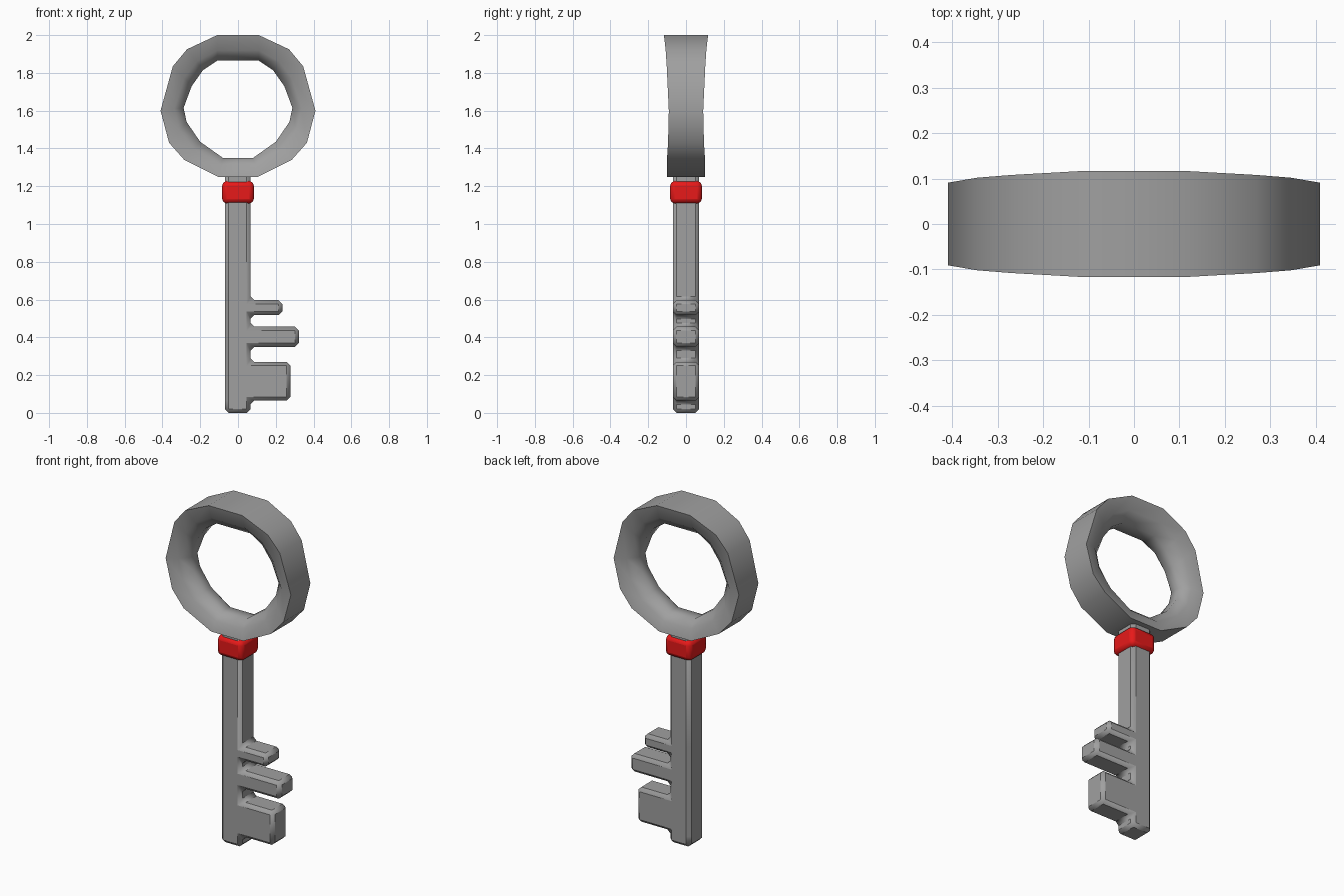
import bpy, bmesh
from math import radians

default = bpy.data.objects.get("Cube")
if default:
    bpy.data.objects.remove(default, do_unlink=True)


def material(name, rgb):
    m = bpy.data.materials.new(name)
    m.use_nodes = True
    m.diffuse_color = (*rgb, 1)
    m.node_tree.nodes["Principled BSDF"].inputs["Base Color"].default_value = (*rgb, 1)
    return m


grey = material("steel grey", (0.35, 0.35, 0.35))
red = material("bright red", (0.8, 0.01, 0.01))


def finish(bm, name, mat, bevel=0.0, segments=1, angle=60):
    """Turn a bmesh into a smooth shaded object with optional bevelled edges."""
    bmesh.ops.remove_doubles(bm, verts=bm.verts, dist=0.0001)
    bmesh.ops.recalc_face_normals(bm, faces=bm.faces)
    mesh = bpy.data.meshes.new(name)
    bm.to_mesh(mesh)
    bm.free()
    mesh.materials.append(mat)
    obj = bpy.data.objects.new(name, mesh)
    bpy.context.collection.objects.link(obj)
    if bevel:
        mod = obj.modifiers.new("Bevel", "BEVEL")
        mod.width = bevel
        mod.segments = segments
        mod.limit_method = "ANGLE"
    bpy.ops.object.select_all(action="DESELECT")
    obj.select_set(True)
    bpy.context.view_layer.objects.active = obj
    bpy.ops.object.shade_smooth_by_angle(angle=radians(angle))
    for p in mesh.polygons:
        p.use_smooth = True
    return obj


# Shaft and teeth: a flat profile of quads, thickened front to back
LEFT, RIGHT, HALF = -0.07, 0.066, 0.07
levels = [0, 0.065, 0.27, 0.35, 0.457, 0.517, 0.597, 1.27]
tooth_reach = {1: 0.277, 3: 0.322, 5: 0.235}
bm = bmesh.new()


def quad(x0, x1, z0, z1):
    corners = [(x0, z0), (x1, z0), (x1, z1), (x0, z1)]
    bm.faces.new([bm.verts.new((x, -HALF, z)) for x, z in corners])


for i, (z0, z1) in enumerate(zip(levels, levels[1:])):
    quad(LEFT, RIGHT, z0, z1)
    if i in tooth_reach:
        quad(RIGHT, tooth_reach[i], z0, z1)
bmesh.ops.remove_doubles(bm, verts=bm.verts, dist=0.0001)
thick = bmesh.ops.extrude_face_region(bm, geom=bm.faces[:], use_keep_orig=True)
moved = [v for v in thick["geom"] if isinstance(v, bmesh.types.BMVert)]
bmesh.ops.translate(bm, verts=moved, vec=(0, 2 * HALF, 0))
finish(bm, "shaft_and_teeth", grey, bevel=0.02)

# Red collar
bm = bmesh.new()
bmesh.ops.create_cube(bm, size=1)
bmesh.ops.scale(bm, verts=bm.verts, vec=(0.168, 0.168, 0.118))
bmesh.ops.translate(bm, verts=bm.verts, vec=(0, 0, 1.168))
finish(bm, "collar", red, bevel=0.024, segments=2)

# Handle ring: outer x, z, inner x, z and half depth, from top to bottom
half_ring = [
    (0.11, 2.00, 0.11, 1.865, 0.117),
    (0.27, 1.925, 0.185, 1.815, 0.108),
    (0.345, 1.835, 0.245, 1.73, 0.102),
    (0.41, 1.60, 0.288, 1.615, 0.091),
    (0.365, 1.43, 0.272, 1.54, 0.095),
    (0.285, 1.34, 0.2, 1.435, 0.101),
    (0.105, 1.25, 0.08, 1.35, 0.101),
]
stations = half_ring + [(-a, b, -c, d, e) for a, b, c, d, e in reversed(half_ring)]
# Section: share of the way inwards, share of the half depth
section = [(0, -1), (0, 1), (0.6, 0.82), (1, 0.35), (1, -0.35), (0.6, -0.82)]
bm = bmesh.new()
loops = []
for ox, oz, ix, iz, w in stations:
    loops.append([bm.verts.new((ox + (ix - ox) * t, w * d, oz + (iz - oz) * t))
                  for t, d in section])
for a, b in zip(loops, loops[1:] + loops[:1]):
    for j in range(len(section)):
        k = (j + 1) % len(section)
        bm.faces.new((a[j], a[k], b[k], b[j]))
finish(bm, "handle_ring", grey)
